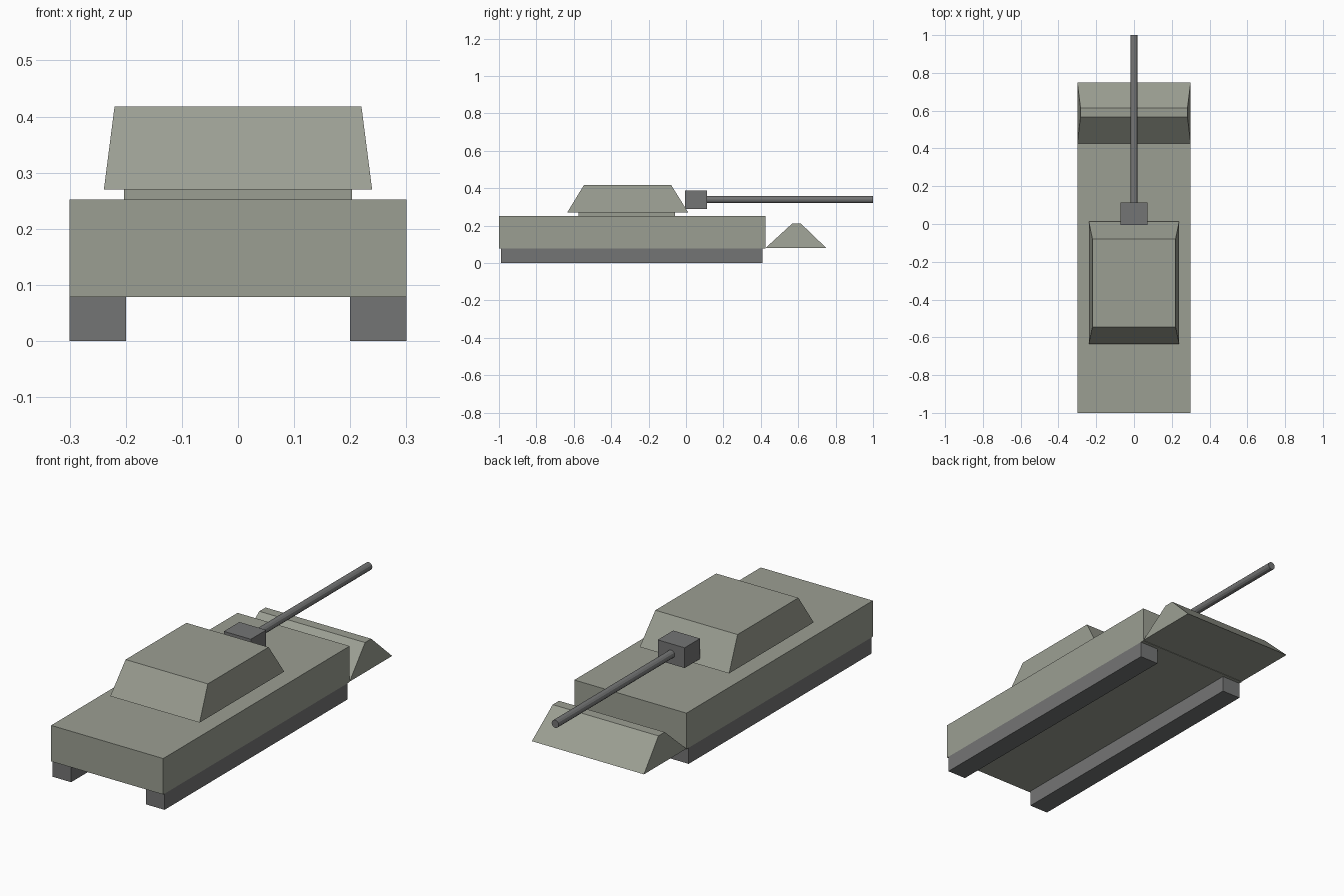
import bpy
import math

cube = bpy.data.objects.get("Cube")
if cube:
    bpy.data.objects.remove(cube, do_unlink=True)


def make_material(name, rgb):
    mat = bpy.data.materials.new(name)
    mat.use_nodes = True
    colour = (*rgb, 1.0)
    mat.diffuse_color = colour
    bsdf = next(n for n in mat.node_tree.nodes if n.type == 'BSDF_PRINCIPLED')
    bsdf.inputs["Base Color"].default_value = colour
    return mat


olive = make_material("olive_grey_armour", (0.33, 0.345, 0.29))
steel = make_material("dark_grey_steel", (0.175, 0.178, 0.178))


def frustum(name, mat, z0, z1, half0, ys0, half1=None, ys1=None, x=0.0):
    """Box whose top rectangle may differ from its base rectangle."""
    half1 = half0 if half1 is None else half1
    ys1 = ys1 or ys0
    verts = []
    for z, half, (back, front) in ((z0, half0, ys0), (z1, half1, ys1)):
        verts += [(x - half, back, z), (x + half, back, z),
                  (x + half, front, z), (x - half, front, z)]
    faces = [(3, 2, 1, 0), (4, 5, 6, 7)]
    faces += [(i, (i + 1) % 4, (i + 1) % 4 + 4, i + 4) for i in range(4)]
    mesh = bpy.data.meshes.new(name)
    mesh.from_pydata(verts, [], faces)
    mesh.materials.append(mat)
    obj = bpy.data.objects.new(name, mesh)
    bpy.context.collection.objects.link(obj)
    return obj


# Hull and sloped wedge at the barrel end
frustum("hull", olive, 0.078, 0.252, 0.30, (-1.0, 0.425))
frustum("sloped_wedge", olive, 0.08, 0.21, 0.30, (0.425, 0.75),
        0.283, (0.567, 0.615))

# Tracks
for side, x in (("left", 0.25), ("right", -0.25)):
    frustum(side + "_track", steel, 0.0, 0.078, 0.05, (-0.99, 0.408), x=x)

# Turret on its ring
frustum("turret_ring", olive, 0.25, 0.272, 0.203, (-0.575, -0.06))
frustum("turret", olive, 0.27, 0.418, 0.239, (-0.635, 0.012),
        0.22, (-0.545, -0.08))

# Gun mount and barrel
frustum("gun_mount", steel, 0.29, 0.388, 0.072, (-0.005, 0.113))
start, end = 0.08, 1.0
bpy.ops.mesh.primitive_cylinder_add(
    vertices=12, radius=0.019, depth=end - start,
    location=(0, (start + end) / 2, 0.339), rotation=(math.pi / 2, 0, 0))
barrel = bpy.context.object
barrel.name = "gun_barrel"
barrel.data.materials.append(steel)
